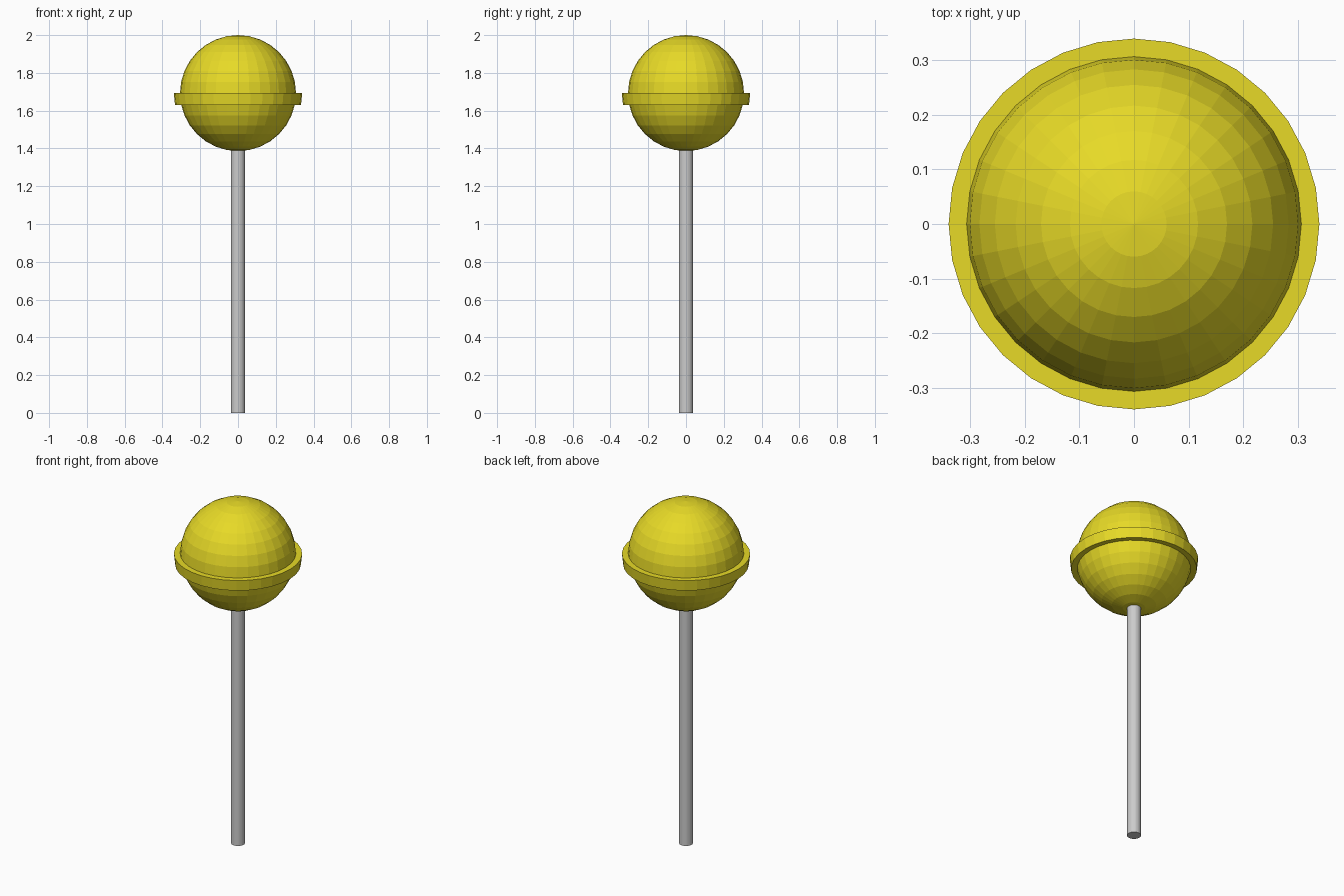
import bpy, bmesh
from math import sin, cos, pi

if "Cube" in bpy.data.objects:
    bpy.data.objects.remove(bpy.data.objects["Cube"])

R, CZ, SEG, RINGS = 0.307, 1.693, 32, 16
RIM = 0.34 / R  # outward scale of the rim band


def finish(name, bm, color=None):
    bmesh.ops.recalc_face_normals(bm, faces=bm.faces)
    mesh = bpy.data.meshes.new(name)
    bm.to_mesh(mesh)
    bm.free()
    obj = bpy.data.objects.new(name, mesh)
    bpy.context.collection.objects.link(obj)
    if color:
        mat = bpy.data.materials.new(name + "_colour")
        mat.diffuse_color = color
        mat.use_nodes = True
        mat.node_tree.nodes["Principled BSDF"].inputs["Base Color"].default_value = mat.diffuse_color
        mesh.materials.append(mat)
    return obj


# Candy ball: half-circle profile with the band below the equator pushed out, spun round z
profile = []
for i in range(RINGS + 1):
    a = pi * i / RINGS
    r, z = R * sin(a), CZ + R * cos(a)
    if i == RINGS // 2:
        profile += [(r, z), (r * RIM, z)]
    elif i == RINGS // 2 + 1:
        profile += [(r * RIM, z - 0.002), (r, z)]
    else:
        profile.append((r, z))

bm = bmesh.new()
verts = [bm.verts.new((r, 0, z)) for r, z in profile]
edges = [bm.edges.new(pair) for pair in zip(verts, verts[1:])]
bmesh.ops.spin(bm, geom=verts + edges, cent=(0, 0, 0), axis=(0, 0, 1),
               angle=2 * pi, steps=SEG)
bmesh.ops.remove_doubles(bm, verts=bm.verts, dist=0.0005)
finish("candy", bm, (0.8, 0.7, 0.02, 1))

# Stick
TOP = 1.40
bpy.ops.mesh.primitive_cylinder_add(vertices=SEG, radius=0.037, depth=TOP,
                                    location=(0, 0, TOP / 2))
bpy.context.object.name = "stick"
